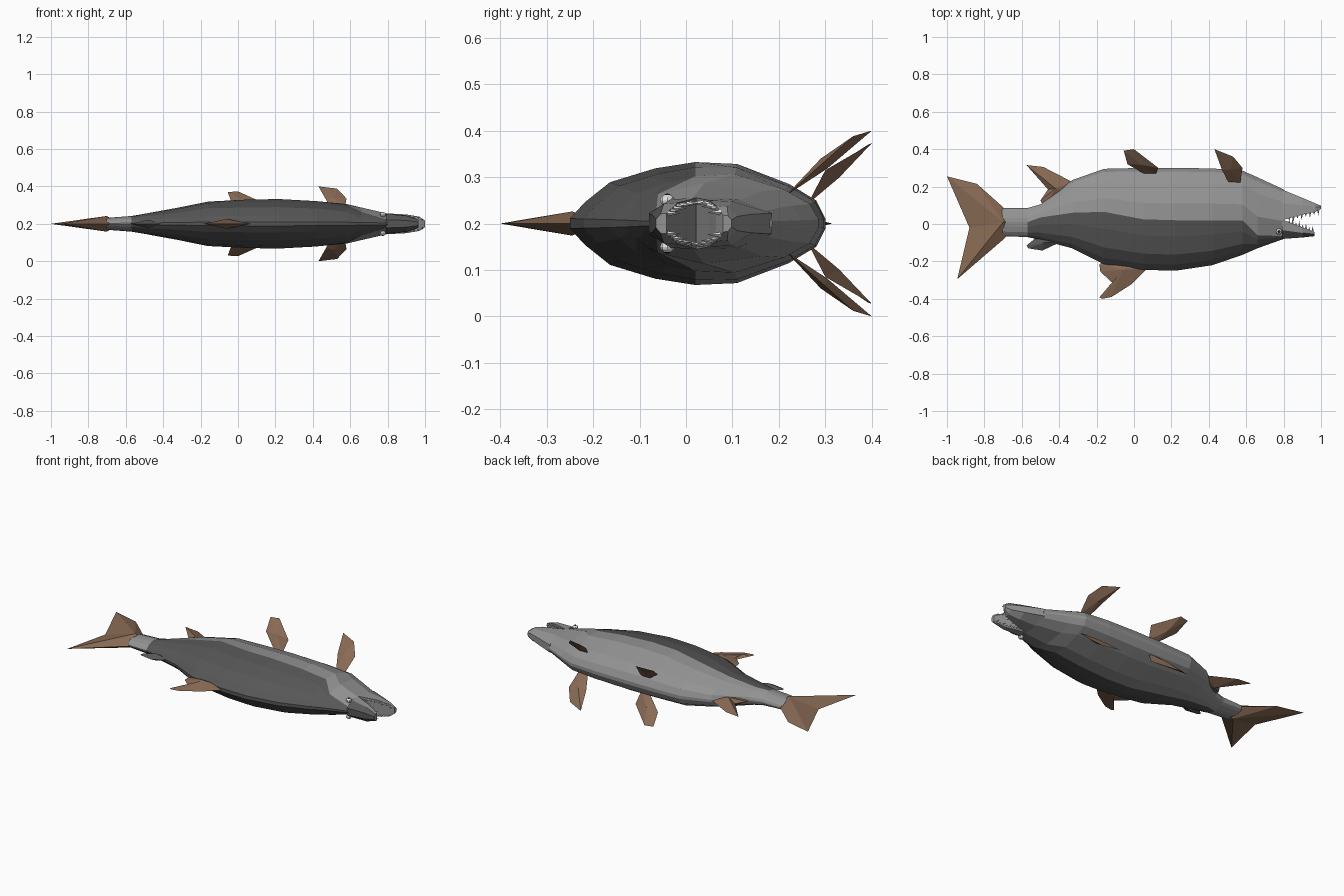
import bpy, bmesh, math
from mathutils import Vector

if "Cube" in bpy.data.objects:
    bpy.data.objects.remove(bpy.data.objects["Cube"])

ZC = 0.2  # mid plane of the fish lying on its side


def mat(name, col):
    m = bpy.data.materials.new(name)
    m.diffuse_color = (*col, 1)
    m.use_nodes = True
    m.node_tree.nodes["Principled BSDF"].inputs["Base Color"].default_value = m.diffuse_color
    return m


LIGHT = mat("light_grey", (0.29, 0.29, 0.29))
DARK = mat("dark_grey", (0.095, 0.095, 0.095))
BROWN = mat("fin_brown", (0.25, 0.145, 0.09))
WHITE = mat("tooth_white", (0.75, 0.75, 0.72))
BLACK = mat("pupil_black", (0.01, 0.01, 0.01))


def finish(bm, name, mats, rule=None):
    bmesh.ops.recalc_face_normals(bm, faces=bm.faces)
    if rule:
        for f in bm.faces:
            f.material_index = rule(f)
    me = bpy.data.meshes.new(name)
    bm.to_mesh(me)
    bm.free()
    for m in mats:
        me.materials.append(m)
    ob = bpy.data.objects.new(name, me)
    bpy.context.collection.objects.link(ob)
    return ob


def loft(bm, rings):
    """Skin a list of closed rings; returns the side faces row by row."""
    vs = [[bm.verts.new(p) for p in r] for r in rings]
    n = len(vs[0])
    faces = []
    for a, b in zip(vs, vs[1:]):
        faces.append([bm.faces.new((a[i], a[(i + 1) % n], b[(i + 1) % n], b[i]))
                      for i in range(n)])
    bm.faces.new(vs[0])
    bm.faces.new(vs[-1])
    return faces


# ---- body: x, back y, colour boundary y, belly y, half thickness
STATIONS = [
    (-.76, -.02, .005, .03, .012), (-.70, -.065, .01, .085, .032),
    (-.57, -.07, .01, .085, .042), (-.50, -.085, .035, .105, .055),
    (-.33, -.13, .06, .235, .085), (-.16, -.215, .065, .295, .12),
    (.05, -.245, .025, .30, .13), (.22, -.25, .02, .30, .133),
    (.42, -.22, .02, .297, .124), (.58, -.165, .02, .285, .108),
    (.66, -.13, -.06, .25, .09), (.80, -.08, -.065, .185, .06)]
PROFILE = [(0, .08), (.06, .35), (.15, .66), (.34, .9), (.5, 1),
           (.65, .97), (.87, .62), (.97, .36), (1, .08)]


def width(t):
    for (a, wa), (b, wb) in zip(PROFILE, PROFILE[1:]):
        if t <= b:
            return wa + (wb - wa) * (t - a) / (b - a)
    return PROFILE[-1][1]


rings = []
for x, lo, mid, hi, h in STATIONS:
    ys = [lo + (mid - lo) * f for f in (0, .12, .32, .68, 1)]
    ys += [mid + (hi - mid) * f for f in (.32, .72, .93, 1)]
    side = [(y, h * width((y - lo) / (hi - lo))) for y in ys]
    rings.append([(x, y, ZC + w) for y, w in side] +
                 [(x, y, ZC - w) for y, w in reversed(side)])
bm = bmesh.new()
rows = loft(bm, rings)
dark_faces = set()
for r, row in enumerate(rows):
    for i, f in enumerate(row):
        if (i < 4 or i > 12) and r != 1:  # rows on the back side
            dark_faces.add(f)
finish(bm, "body", [LIGHT, DARK], lambda f: int(f in dark_faces))


# ---- jaws: x, outer y, inner y, half width
def jaw(name, secs, rule=None):
    rr = []
    for x, o, i, h in secs:
        m = o + (i - o) * .45
        rr.append([(x, o, ZC + .4 * h), (x, m, ZC + .95 * h), (x, i, ZC + h),
                   (x, i, ZC - h), (x, m, ZC - .95 * h), (x, o, ZC - .4 * h)])
    b = bmesh.new()
    loft(b, rr)
    finish(b, name, [LIGHT, DARK], rule)


LOWER = [(.79, .185, .02, .056), (.90, .14, .05, .05), (.97, .11, .065, .038),
         (1.0, .098, .08, .018)]
UPPER = [(.79, -.08, .025, .055), (.90, -.072, -.018, .045),
         (.965, -.065, -.042, .022)]
jaw("belly_side_jaw", LOWER)
jaw("back_side_jaw", UPPER, lambda f: int(f.normal.y < -.6))


# ---- teeth along both jaw edges
def lerp_jaw(secs, x):
    for a, b in zip(secs, secs[1:]):
        if x <= b[0]:
            k = (x - a[0]) / (b[0] - a[0])
            return [p + (q - p) * k for p, q in zip(a, b)]
    return secs[-1]


bm = bmesh.new()
for secs, d, x0, x1 in ((LOWER, -1, .83, .985), (UPPER, 1, .83, .955)):
    for k in range(8):
        x = x0 + (x1 - x0) * k / 7
        _, _, i, h = lerp_jaw(secs, x)
        ln = .016 + .012 * (k % 2)
        for s in (-1, 1):
            z = ZC + s * h * .85
            tip = bm.verts.new((x, i + d * ln, z))
            base = [bm.verts.new((x + .006 * math.cos(a), i - d * .003,
                                  z + .006 * math.sin(a)))
                    for a in (0, 1.57, 3.14, 4.71)]
            bm.faces.new(base)
            for j in range(4):
                bm.faces.new((base[j], base[(j + 1) % 4], tip))
finish(bm, "teeth", [WHITE])


# ---- eyes
for s, nm in ((1, "left"), (-1, "right")):
    for part, r, off, m in (("eye", .016, .05, WHITE), ("pupil", .009, .0575, BLACK)):
        bm = bmesh.new()
        bmesh.ops.create_uvsphere(bm, u_segments=8, v_segments=6, radius=r)
        for v in bm.verts:
            v.co = Vector((v.co.x + .775, v.co.y - .04, v.co.z * .8 + ZC + s * off))
        finish(bm, f"{nm}_{part}", [m])


# ---- middle fins: thin outline, thick at the root point
def mid_fin(name, outline, root, thick, m):
    b = bmesh.new()
    rim = [b.verts.new((x, y, ZC)) for x, y in outline]
    for s in (-1, 1):
        c = b.verts.new((*root, ZC + s * thick))
        for i in range(len(rim)):
            b.faces.new((rim[i], rim[(i + 1) % len(rim)], c))
    finish(b, name, [m])


mid_fin("tail_fin", [(-1, .255), (-.84, .215), (-.70, .09), (-.64, .01), (-.69, -.075),
                     (-.945, -.295), (-.88, -.02)], (-.70, .01), .042, BROWN)
mid_fin("dorsal_fin", [(-.14, -.19), (-.185, -.215), (-.18, -.255), (-.115, -.315),
                       (-.13, -.365), (-.185, -.392), (-.17, -.40), (-.12, -.39),
                       (-.01, -.32), (.07, -.24), (.04, -.2)],
        (-.06, -.245), .026, BROWN)
mid_fin("anal_fin", [(-.575, .315), (-.485, .305), (-.33, .225), (-.33, .16),
                     (-.48, .09), (-.50, .125), (-.46, .185)], (-.42, .19), .03, BROWN)
mid_fin("small_back_fin", [(-.52, -.07), (-.575, -.115), (-.565, -.13), (-.49, -.142),
                           (-.40, -.1), (-.42, -.08)], (-.48, -.1), .022, DARK)


# ---- paired fins: x, y, height above the mid plane
def side_fin(name, pts, t):
    for s, nm in ((1, "left"), (-1, "right")):
        b = bmesh.new()
        c = Vector((sum(p[0] for p in pts), sum(p[1] for p in pts),
                    sum(p[2] for p in pts))) / len(pts)
        rim = [b.verts.new((x, y, ZC + s * z)) for x, y, z in pts]
        for k in (-1, 1):
            q = b.verts.new((c.x, c.y - k * t * .6, ZC + s * (c.z + k * t)))
            for i in range(len(rim)):
                b.faces.new((rim[i], rim[(i + 1) % len(rim)], q))
        finish(b, f"{nm}_{name}", [BROWN])


side_fin("pectoral_fin", [(.43, .40, .20), (.53, .36, .188), (.58, .30, .135),
                          (.568, .215, .06), (.51, .215, .06), (.47, .29, .13)], .011)
side_fin("pelvic_fin", [(-.055, .392, .17), (0, .40, .173), (.13, .30, .115),
                        (.115, .262, .042), (.065, .262, .042), (-.035, .32, .115)], .011)
